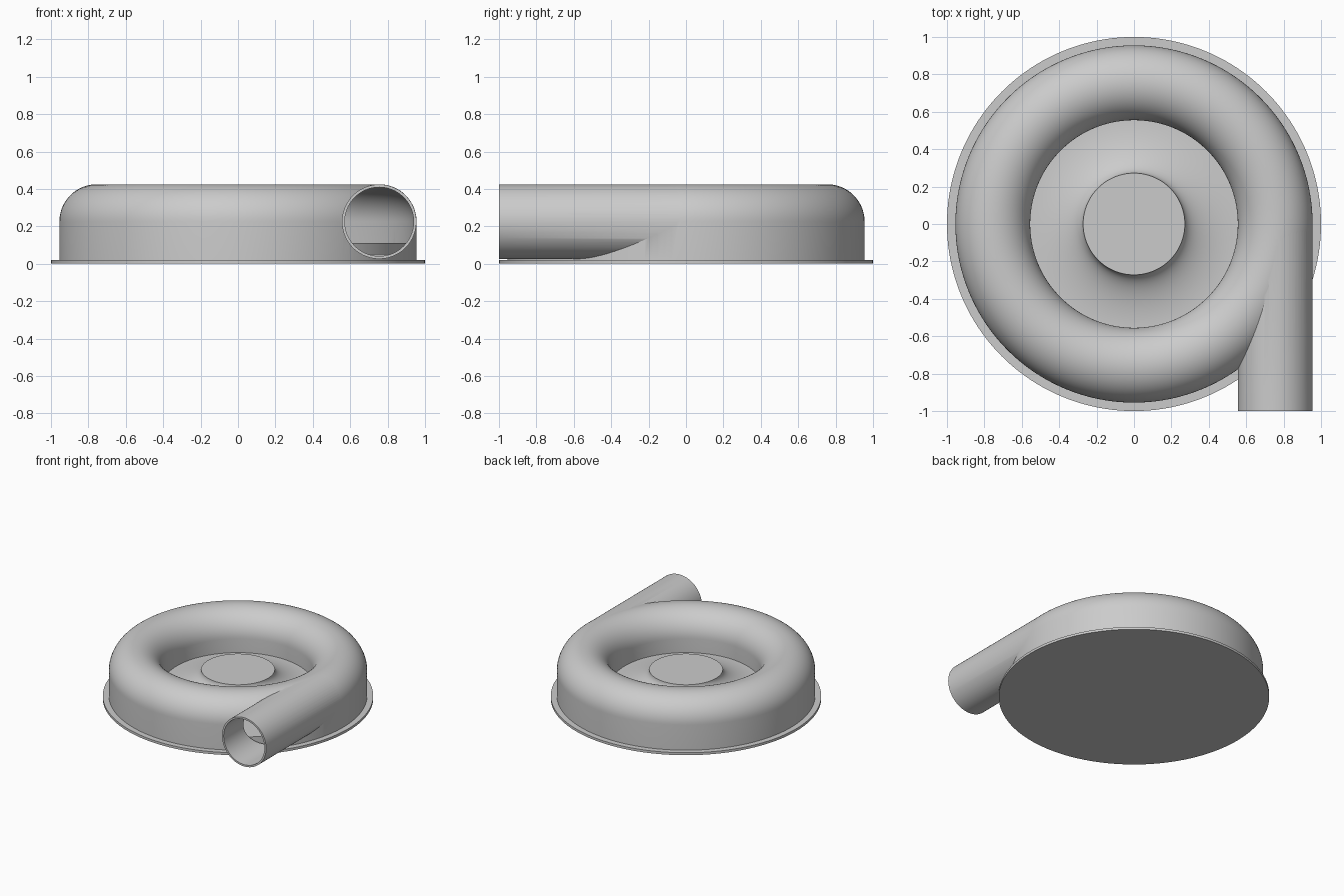
import bpy, bmesh, math
from mathutils import Matrix

if "Cube" in bpy.data.objects:
    bpy.data.objects.remove(bpy.data.objects["Cube"])

grey = bpy.data.materials.new("cast_grey")
grey.use_nodes = True
grey.diffuse_color = (0.6, 0.6, 0.6, 1)
grey.node_tree.nodes["Principled BSDF"].inputs["Base Color"].default_value = (0.6, 0.6, 0.6, 1)

STEPS = 160
MID_R, MID_Z, TUBE, WALL = 0.755, 0.225, 0.2, 0.015


def finish(name, bm):
    bmesh.ops.recalc_face_normals(bm, faces=bm.faces)
    mesh = bpy.data.meshes.new(name)
    bm.to_mesh(mesh)
    bm.free()
    mesh.materials.append(grey)
    obj = bpy.data.objects.new(name, mesh)
    bpy.context.collection.objects.link(obj)
    return obj


def lathe(name, profile, closed=True):
    """Revolve (radius, z) points around z; open profiles start and end on the axis."""
    bm = bmesh.new()
    rings = []
    for r, z in profile:
        if r == 0:
            rings.append([bm.verts.new((0, 0, z))] * STEPS)
        else:
            angles = [2 * math.pi * i / STEPS for i in range(STEPS)]
            rings.append([bm.verts.new((r * math.cos(a), r * math.sin(a), z)) for a in angles])
    pairs = list(zip(rings, rings[1:]))
    if closed:
        pairs.append((rings[-1], rings[0]))
    for a, b in pairs:
        for i in range(STEPS):
            j = (i + 1) % STEPS
            corners = list(dict.fromkeys((a[i], a[j], b[j], b[i])))
            bm.faces.new(corners)
    return finish(name, bm)


def pipe(name, radius, y0, y1):
    bm = bmesh.new()
    place = Matrix.Translation((MID_R, (y0 + y1) / 2, MID_Z)) @ Matrix.Rotation(math.pi / 2, 4, "X")
    bmesh.ops.create_cone(bm, cap_ends=True, segments=96, radius1=radius, radius2=radius,
                          depth=y1 - y0, matrix=place)
    return finish(name, bm)


def arch(radius, count=32):
    """Half circle of the volute, from its inner side over to its outer side."""
    return [(MID_R - radius * math.cos(math.pi * i / count),
             MID_Z + radius * math.sin(math.pi * i / count)) for i in range(count + 1)]


def combine(target, tool, operation):
    mod = target.modifiers.new(operation, "BOOLEAN")
    mod.operation, mod.object, mod.solver = operation, tool, "EXACT"
    bpy.context.view_layer.objects.active = target
    bpy.ops.object.modifier_apply(modifier=mod.name)
    bpy.data.objects.remove(tool)


# Base plate
base = lathe("base_plate", [(0, 0), (1, 0), (1, 0.02), (0, 0.02)], closed=False)

# Ring-shaped housing joined with the tangent outlet pipe, then hollowed
housing = lathe("volute_housing", [(MID_R - TUBE, 0.112)] + arch(TUBE) + [(MID_R + TUBE, 0.018)])
combine(housing, pipe("outlet", TUBE - 0.001, -1, -0.01), "UNION")
hollow = TUBE - WALL
combine(housing, lathe("cavity", [(MID_R - hollow, -0.1)] + arch(hollow) + [(MID_R + hollow, -0.1)]),
        "DIFFERENCE")
combine(housing, pipe("bore", hollow - 0.001, -1.1, -0.03), "DIFFERENCE")

# Impeller: flat hub flaring into a wide disc
HUB_R, HUB_Z, DISC_R, DISC_Z, FLARE = 0.272, 0.235, 0.92, 0.11, 0.3
flare = [(HUB_R + FLARE * (1 - math.cos(t)), HUB_Z - (HUB_Z - DISC_Z) * math.sin(t))
         for t in [math.pi / 2 * i / 20 for i in range(21)]]
impeller = lathe("impeller", [(0, HUB_Z)] + flare + [(DISC_R, DISC_Z), (DISC_R, 0.05), (0, 0.05)],
                 closed=False)

# Hub shaft joining impeller and base
shaft = lathe("shaft", [(0, 0.01), (0.1, 0.01), (0.1, 0.06), (0, 0.06)], closed=False)

bpy.ops.object.select_all(action="DESELECT")
for obj in (base, housing, impeller, shaft):
    obj.select_set(True)
bpy.context.view_layer.objects.active = housing
bpy.ops.object.shade_smooth_by_angle(angle=math.radians(30))
